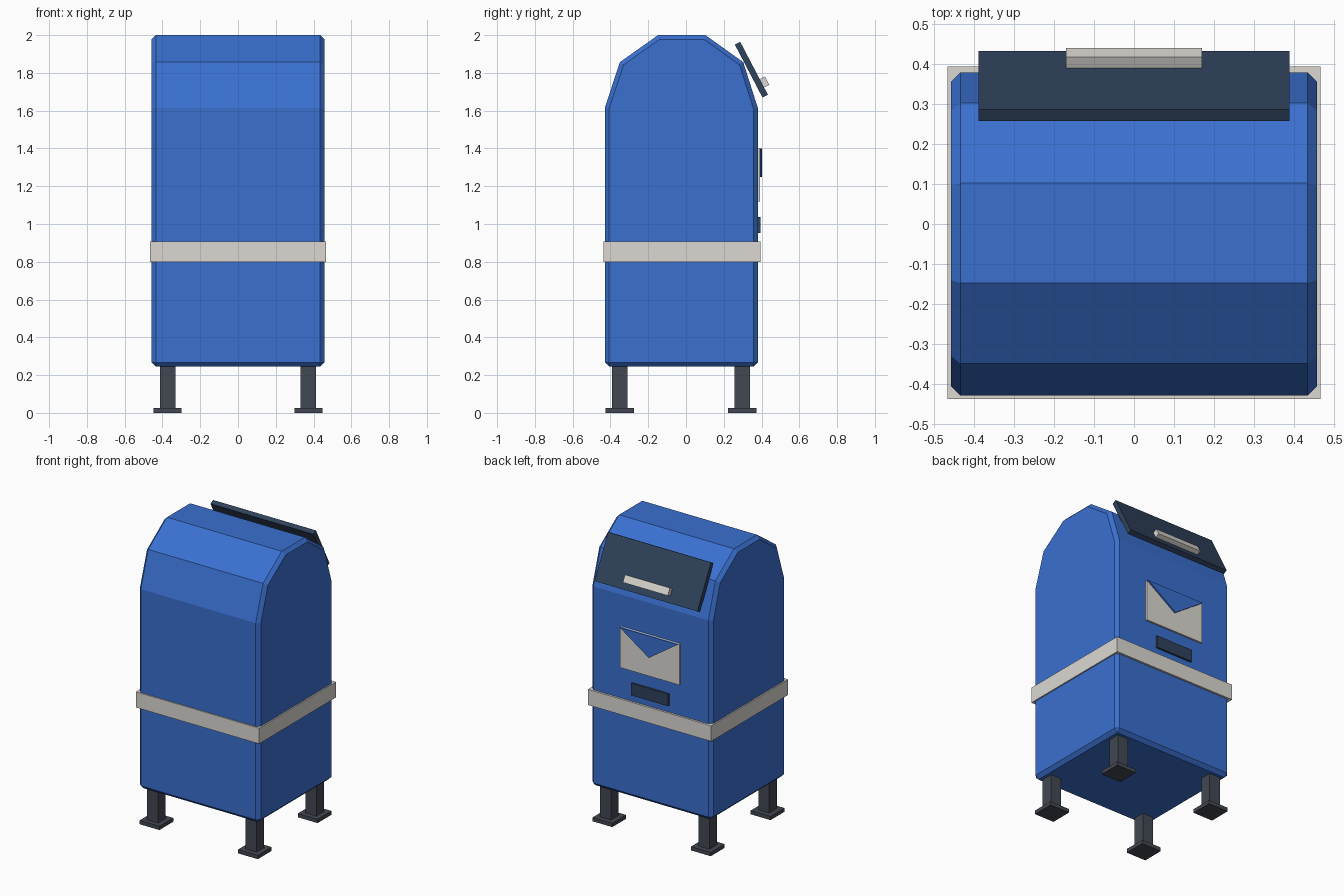
import bpy, bmesh, math
from mathutils import Matrix, Vector

if "Cube" in bpy.data.objects:
    bpy.data.objects.remove(bpy.data.objects["Cube"])


def material(name, rgb):
    lin = [((c / 255 + 0.055) / 1.055) ** 2.4 for c in rgb]
    m = bpy.data.materials.new(name)
    m.diffuse_color = (*lin, 1)
    m.use_nodes = True
    m.node_tree.nodes["Principled BSDF"].inputs["Base Color"].default_value = m.diffuse_color
    return m


BLUE = material("post_blue", (58, 112, 208))
NAVY = material("dark_slate_blue", (47, 66, 92))
GREY = material("warm_light_grey", (220, 217, 211))
IRON = material("dark_iron", (66, 72, 82))


def finish(name, bm, mat):
    bmesh.ops.recalc_face_normals(bm, faces=bm.faces)
    me = bpy.data.meshes.new(name)
    bm.to_mesh(me)
    bm.free()
    me.materials.append(mat)
    ob = bpy.data.objects.new(name, me)
    bpy.context.collection.objects.link(ob)
    return ob


def box(name, lo, hi, mat, matrix=None):
    bm = bmesh.new()
    lo, hi = Vector(lo), Vector(hi)
    bmesh.ops.create_cube(bm, size=1, matrix=Matrix.Translation((lo + hi) / 2) @ Matrix.Diagonal((*(hi - lo), 1)))
    if matrix:
        bm.transform(matrix)
    return finish(name, bm, mat)


def prism(name, points, offset, mat):
    bm = bmesh.new()
    face = bm.faces.new([bm.verts.new(p) for p in points])
    ext = bmesh.ops.extrude_face_region(bm, geom=[face])
    bmesh.ops.translate(bm, vec=offset, verts=[v for v in ext["geom"] if isinstance(v, bmesh.types.BMVert)])
    return finish(name, bm, mat)


# Body: faceted arch profile extruded sideways, sharp corners chamfered
profile = [(-0.43, 0.245), (0.38, 0.245), (0.38, 1.615), (0.303, 1.857),
           (0.103, 2.0), (-0.148, 2.0), (-0.35, 1.857), (-0.43, 1.615)]
body = prism("body", [(-0.458, y, z) for y, z in profile], (0.916, 0, 0), BLUE)
bevel = body.modifiers.new("chamfer", "BEVEL")
bevel.width = 0.023
bevel.segments = 1
bevel.limit_method = "ANGLE"
bevel.angle_limit = math.radians(50)

# Band around the middle
box("band", (-0.467, -0.438, 0.80), (0.467, 0.394, 0.907), GREY)

# Legs with foot plates
for sx, side in ((-1, "left"), (1, "right")):
    for y, end in ((-0.35, "front"), (0.297, "back")):
        x = sx * 0.373
        box(f"{end}_{side}_leg", (x - 0.041, y - 0.041, 0.02), (x + 0.041, y + 0.041, 0.26), IRON)
        box(f"{end}_{side}_foot", (x - 0.075, y - 0.075, 0), (x + 0.075, y + 0.075, 0.026), IRON)

# Tilted deposit door with its handle
tilt = Matrix.Translation((0, 0.346, 1.817)) @ Matrix.Rotation(math.radians(-62.4), 4, "X")
box("door", (-0.39, -0.158, -0.016), (0.39, 0.158, 0.016), NAVY, tilt)
box("door_handle", (-0.17, 0.065, 0.01), (0.17, 0.115, 0.047), GREY, tilt)

# Envelope emblem with flap, and label plate below
box("envelope", (-0.225, 0.37, 1.12), (0.225, 0.392, 1.40), GREY)
prism("envelope_flap", [(-0.22, 0.39, 1.40), (0.22, 0.39, 1.40), (0, 0.39, 1.25)], (0, 0.013, 0), BLUE)
box("label_plate", (-0.14, 0.37, 0.953), (0.14, 0.394, 1.036), NAVY)
